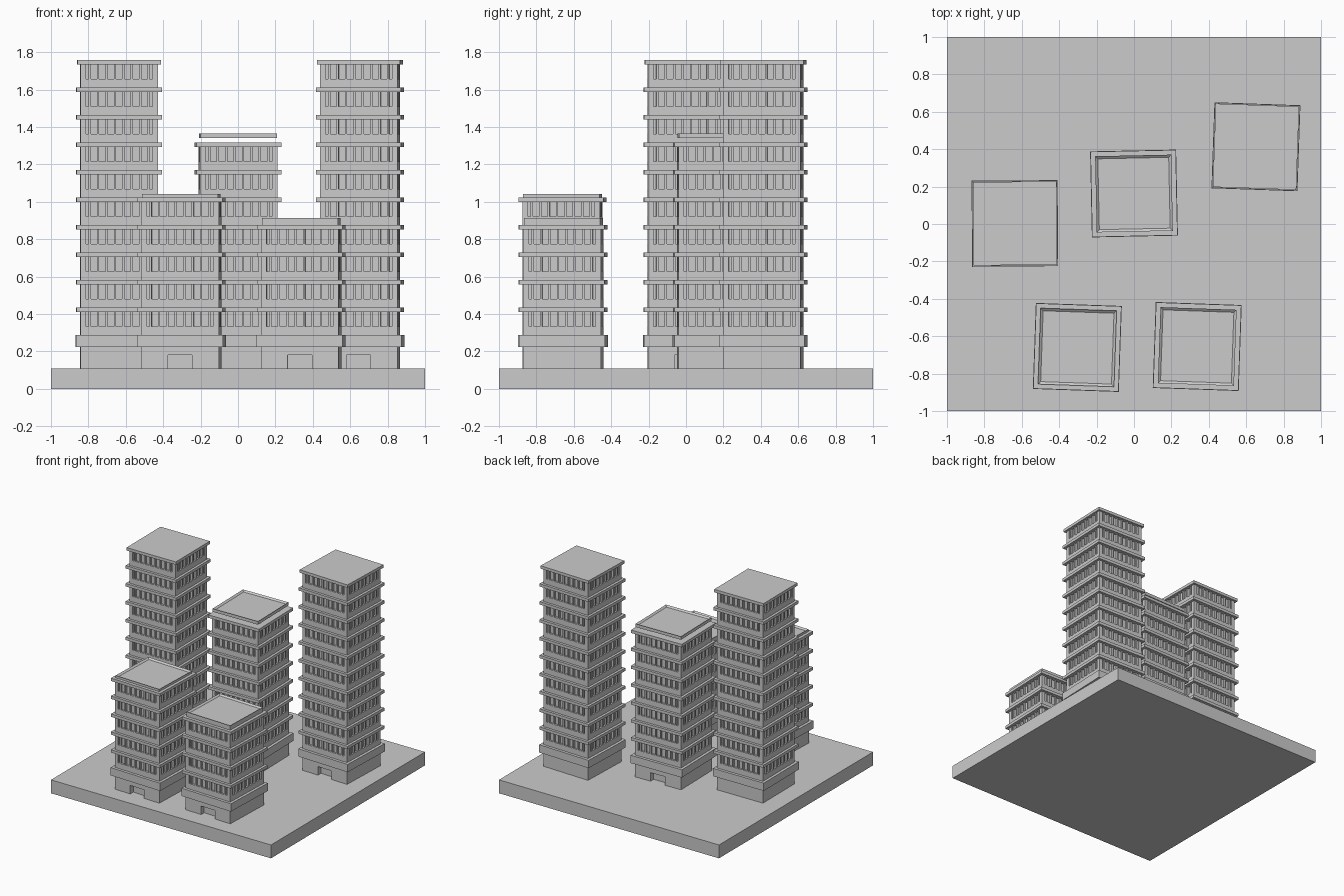
import bpy, bmesh
from math import radians
from mathutils import Matrix

if "Cube" in bpy.data.objects:
    bpy.data.objects.remove(bpy.data.objects["Cube"])

BASE = 0.11      # top of the ground plate
WALL = 0.415     # wall width
CORE = 0.385     # width at the recessed glass
SLAB = 0.456     # width of the floor slabs
STEP = 0.147     # storey height


def box(bm, x0, x1, y0, y1, z0, z1, turn=0):
    m = (Matrix.Rotation(radians(turn), 4, 'Z')
         @ Matrix.Translation(((x0 + x1) / 2, (y0 + y1) / 2, (z0 + z1) / 2))
         @ Matrix.Diagonal((x1 - x0, y1 - y0, z1 - z0, 1)))
    bmesh.ops.create_cube(bm, size=1, matrix=m)


def block(bm, w, z0, z1):
    box(bm, -w / 2, w / 2, -w / 2, w / 2, z0, z1)


def finish(bm, name, loc=(0, 0, 0), rot=0):
    me = bpy.data.meshes.new(name)
    bm.to_mesh(me)
    bm.free()
    ob = bpy.data.objects.new(name, me)
    ob.location = loc
    ob.rotation_euler.z = radians(rot)
    bpy.context.collection.objects.link(ob)
    return ob


def tower(name, x, y, rot, floors, door_turn, roof=None):
    place = dict(loc=(x, y, 0), rot=rot)
    h = WALL / 2
    slab_z = [0.424 + STEP * k for k in range(floors)]

    # ground floor with a recessed doorway
    bm = bmesh.new()
    door, head, depth = 0.065, 0.18, 0.04
    box(bm, -h, h, -h + depth, h, BASE, 0.226, door_turn)
    box(bm, -h, -door, -h, -h + depth, BASE, 0.226, door_turn)
    box(bm, door, h, -h, -h + depth, BASE, 0.226, door_turn)
    box(bm, -door, door, -h, -h + depth, head, 0.226, door_turn)
    finish(bm, name + "_ground_floor", **place)

    # thick first ledge and thin floor slabs
    bm = bmesh.new()
    block(bm, SLAB + 0.004, 0.225, 0.289)
    for z in slab_z:
        top_flat = z == slab_z[-1] and roof is None
        block(bm, SLAB - (0.01 if top_flat else 0), z - 0.012, z + 0.012)
    finish(bm, name + "_slabs", **place)

    # recessed glass core
    bm = bmesh.new()
    block(bm, CORE, 0.28, slab_z[-1])
    finish(bm, name + "_glass_core", **place)

    # sill bands, mullions and corner posts
    bm = bmesh.new()
    for k, z in enumerate(slab_z):
        low = 0.289 if k == 0 else z - STEP + 0.012
        sill, high = z - 0.09, z - 0.012
        block(bm, WALL, low, sill)
        for turn in (0, 90, 180, 270):
            box(bm, -h, -h + 0.03, -h, -h + 0.03, sill, high, turn)
            for i in range(8):
                c = (i - 3.5) * 0.045
                box(bm, c - 0.006, c + 0.006, -h, -CORE / 2 + 0.002, sill, high, turn)
    finish(bm, name + "_window_bands", **place)

    # roof cap with a shallow tray
    if roof:
        bm = bmesh.new()
        block(bm, 0.407, roof[0], roof[1])
        top = [f for f in bm.faces if f.normal.z > 0.9]
        bmesh.ops.inset_region(bm, faces=top, thickness=0.02)
        bmesh.ops.translate(bm, verts=top[0].verts, vec=(0, 0, -0.012))
        finish(bm, name + "_roof_cap", **place)


# ground plate
bm = bmesh.new()
box(bm, -1, 1, -1, 1, 0, BASE)
finish(bm, "ground_plate")

# towers
tower("left_tower", -0.637, 0.003, 0.4, 10, 90)
tower("right_tower", 0.652, 0.413, -2, 10, 0)
tower("middle_tower", 0.0, 0.163, 1.2, 7, 180, (1.34, 1.366))
tower("front_left_tower", -0.303, -0.66, -2, 5, 0, (1.02, 1.043))
tower("front_right_tower", 0.338, -0.655, -2, 4, 0, (0.875, 0.914))
